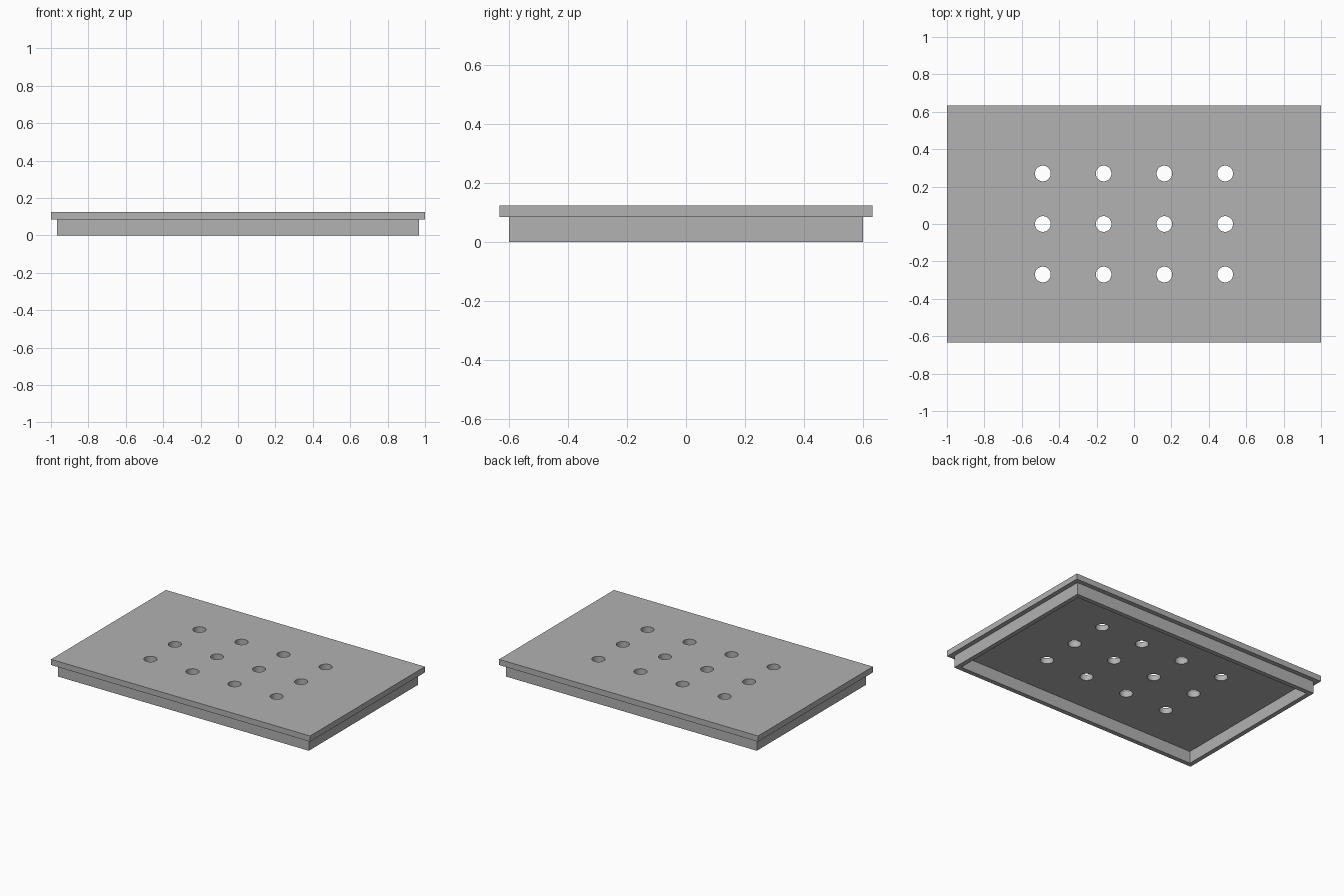
import bpy, bmesh
from mathutils import Matrix, Vector

old = bpy.data.objects.get("Cube")
if old:
    bpy.data.objects.remove(old, do_unlink=True)

WIDTH, DEPTH = 2.0, 1.267
TOP, PLATE = 0.124, 0.04         # overall height, plate thickness
OVERHANG, WALL = 0.045, 0.045    # plate overhang, skirt wall thickness
HOLE_RADIUS, STEP_X, STEP_Y = 0.042, 0.325, 0.27

# Single grey material
grey = bpy.data.materials.new("light grey")
grey.use_nodes = True
colour = (0.445, 0.445, 0.445, 1)
grey.diffuse_color = colour
grey.node_tree.nodes["Principled BSDF"].inputs["Base Color"].default_value = colour


def add_object(name, bm):
    bmesh.ops.recalc_face_normals(bm, faces=bm.faces)
    mesh = bpy.data.meshes.new(name)
    bm.to_mesh(mesh)
    bm.free()
    mesh.materials.append(grey)
    obj = bpy.data.objects.new(name, mesh)
    bpy.context.collection.objects.link(obj)
    return obj


# Cover plate, with the skirt drawn down from a ring inset in its underside
bm = bmesh.new()
bmesh.ops.create_cube(bm, size=1, matrix=Matrix.Translation((0, 0, TOP - PLATE / 2))
                      @ Matrix.Diagonal((WIDTH, DEPTH, PLATE, 1)))
bottom = min(bm.faces, key=lambda f: f.calc_center_median().z)
bmesh.ops.inset_region(bm, faces=[bottom], thickness=OVERHANG)
ring = bmesh.ops.inset_region(bm, faces=[bottom], thickness=WALL)["faces"]
skirt = bmesh.ops.extrude_face_region(bm, geom=ring)["geom"]
bmesh.ops.delete(bm, geom=ring, context="FACES_ONLY")
bmesh.ops.translate(bm, vec=Vector((0, 0, PLATE - TOP)),
                    verts=[v for v in skirt if isinstance(v, bmesh.types.BMVert)])
cover = add_object("cover_with_skirt", bm)

# Grid of round holes through the plate
bm = bmesh.new()
for column in range(4):
    for row in range(3):
        centre = ((column - 1.5) * STEP_X, (row - 1) * STEP_Y, TOP - PLATE / 2)
        bmesh.ops.create_cone(bm, cap_ends=True, segments=40, radius1=HOLE_RADIUS,
                              radius2=HOLE_RADIUS, depth=PLATE * 2,
                              matrix=Matrix.Translation(centre))
cutter = add_object("hole_cutter", bm)
cutter.hide_render = True
cutter.hide_viewport = True

holes = cover.modifiers.new("holes", "BOOLEAN")
holes.operation = "DIFFERENCE"
holes.solver = "EXACT"
holes.object = cutter

# Bake the holes, then smooth their walls while keeping edges sharp
bpy.context.view_layer.objects.active = cover
cover.select_set(True)
bpy.ops.object.modifier_apply(modifier=holes.name)
bpy.data.objects.remove(cutter, do_unlink=True)
bpy.ops.object.shade_smooth_by_angle()
